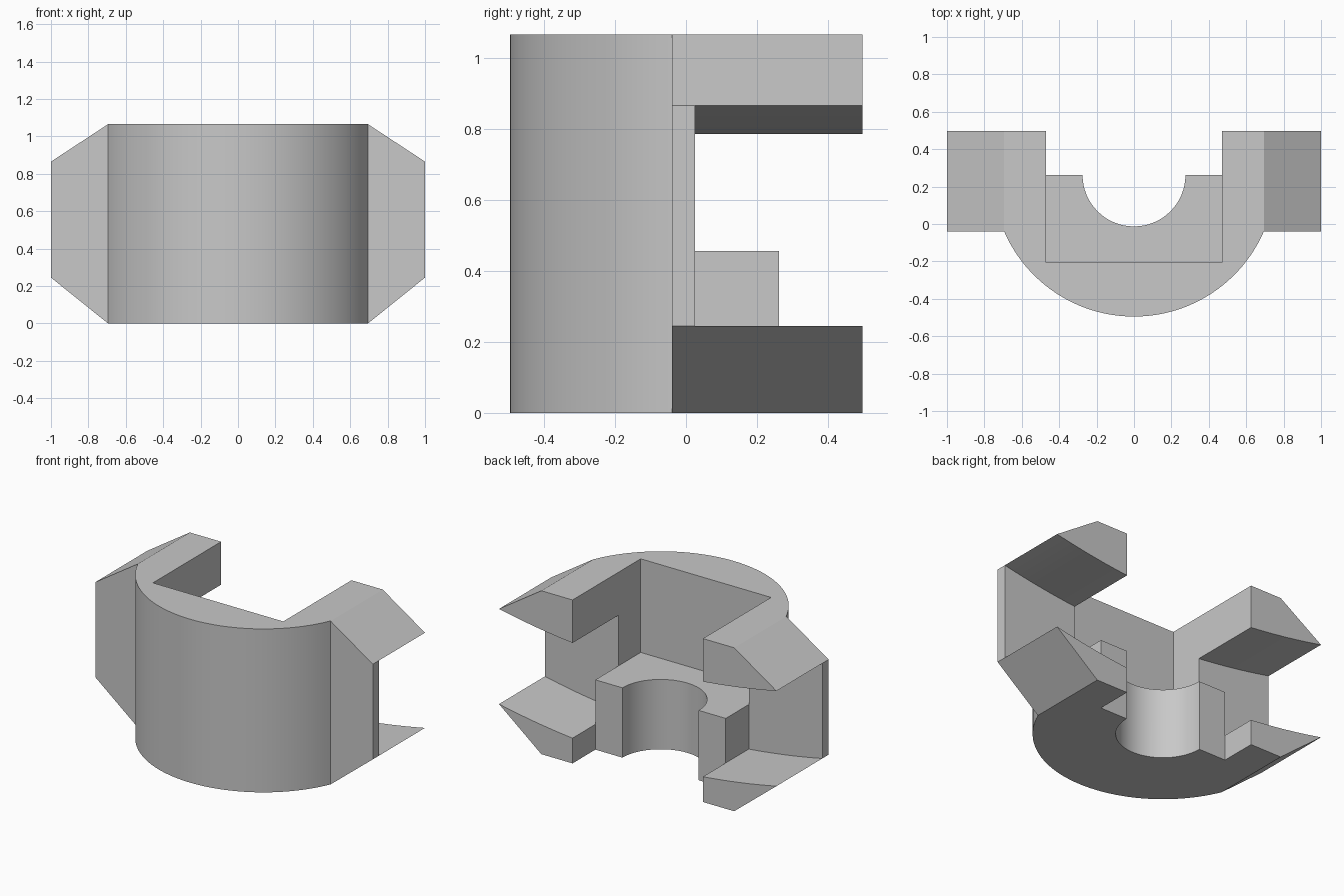
import bpy, bmesh, math
from mathutils import Vector

cube = bpy.data.objects.get("Cube")
if cube:
    bpy.data.objects.remove(cube, do_unlink=True)

HEIGHT = 1.065
BACK = 0.497      # rear plane
SHOULDER = -0.04  # front plane of the side wings
INNER = 0.47      # inner half width
AXIS = 0.262      # y of the shared centre of the arcs

grey = bpy.data.materials.new("plain grey")
grey.use_nodes = True
colour = (0.58, 0.58, 0.58, 1)
grey.diffuse_color = colour
grey.node_tree.nodes["Principled BSDF"].inputs["Base Color"].default_value = colour


def prism(name, points, offset):
    """Extrude a closed outline of 3D points along offset."""
    bm = bmesh.new()
    face = bm.faces.new([bm.verts.new(p) for p in points])
    result = bmesh.ops.extrude_face_region(bm, geom=[face])
    moved = [v for v in result["geom"] if isinstance(v, bmesh.types.BMVert)]
    bmesh.ops.translate(bm, verts=moved, vec=Vector(offset))
    bmesh.ops.recalc_face_normals(bm, faces=bm.faces[:])
    mesh = bpy.data.meshes.new(name)
    bm.to_mesh(mesh)
    bm.free()
    mesh.materials.append(grey)
    obj = bpy.data.objects.new(name, mesh)
    bpy.context.collection.objects.link(obj)
    return obj


def plan_prism(name, outline, z0, z1):
    return prism(name, [(x, y, z0) for x, y in outline], (0, 0, z1 - z0))


def front_prism(name, outline, y0, y1):
    return prism(name, [(x, y0, z) for x, z in outline], (0, y1 - y0, 0))


def box(name, half_width, y0, y1, z0, z1):
    w = half_width
    return plan_prism(name, [(-w, y0), (w, y0), (w, y1), (-w, y1)], z0, z1)


def arc(radius, start, end, steps):
    angles = [start + (end - start) * i / steps for i in range(steps + 1)]
    return [(radius * math.cos(a), AXIS + radius * math.sin(a)) for a in angles]


def combine(target, other, operation):
    other.hide_render = True
    mod = target.modifiers.new(operation.title(), "BOOLEAN")
    mod.operation = operation
    mod.solver = "EXACT"
    mod.object = other
    bpy.context.view_layer.objects.active = target
    bpy.ops.object.modifier_apply(modifier=mod.name)
    bpy.data.objects.remove(other, do_unlink=True)


# Main body with bevelled side wings
right_side = [(0.695, 0), (1, 0.245), (1, 0.865), (0.695, HEIGHT)]
left_side = [(-x, z) for x, z in reversed(right_side)]
body = front_prism("clamp_body", right_side + left_side, SHOULDER, BACK)

# Rounded front wall
radius = 0.757
half = math.acos((AXIS - SHOULDER) / radius)
down = -math.pi / 2
curve = arc(radius, down - half, down + half, 48)
edge = curve[-1][0]
wall = plan_prism("front_wall", curve + [(edge, 0.01), (-edge, 0.01)], 0, HEIGHT)
combine(body, wall, "UNION")

# Upper pocket, open rear and half-round bore
combine(body, box("pocket_cutter", INNER, -0.205, 0.7, 0.455, 1.3), "DIFFERENCE")
combine(body, box("rear_cutter", INNER, AXIS, 0.7, -0.2, 1.3), "DIFFERENCE")
bore = arc(0.275, 0, 2 * math.pi, 64)[:-1]
combine(body, plan_prism("bore_cutter", bore, -0.2, 0.8), "DIFFERENCE")


# Side slots between the arms, with gently curved floor and ceiling
def sag(x, tip):
    return tip + 0.103 * (x * x - 1)


xs = [INNER + (1.05 - INNER) * i / 12 for i in range(13)]
for side in (-1, 1):
    floor = [(side * x, sag(x, 0.245)) for x in xs]
    ceiling = [(side * x, sag(x, 0.865)) for x in reversed(xs)]
    combine(body, front_prism("slot_cutter", floor + ceiling, 0.025, 0.7), "DIFFERENCE")

# Smooth curved walls, crisp corners
bpy.ops.object.select_all(action="DESELECT")
body.select_set(True)
bpy.context.view_layer.objects.active = body
bpy.ops.object.shade_smooth_by_angle(angle=math.radians(20))
